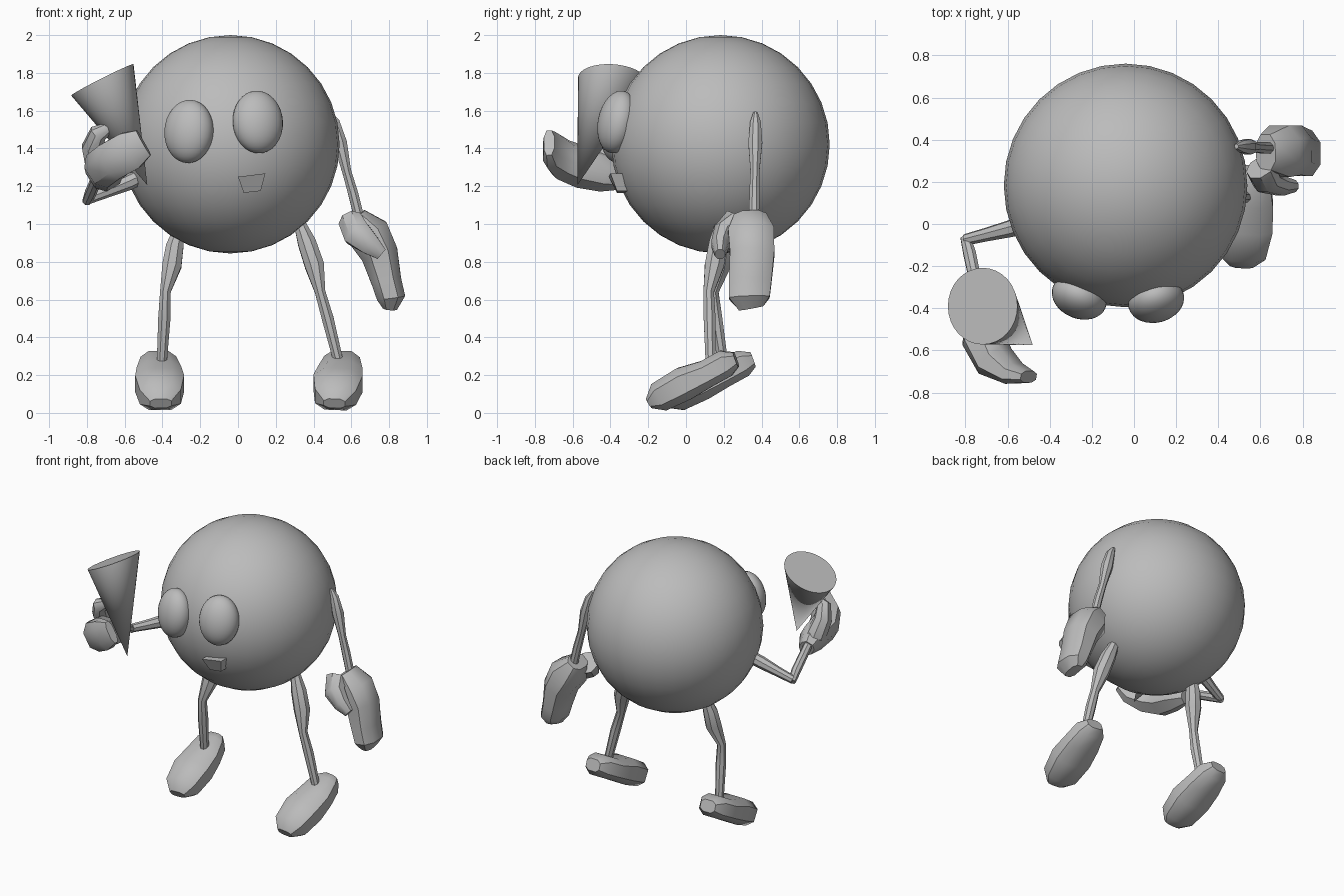
import bpy, bmesh, math
from mathutils import Vector, Matrix

if "Cube" in bpy.data.objects:
    bpy.data.objects.remove(bpy.data.objects["Cube"])

GREY = (0.5, 0.5, 0.5, 1)
grey = bpy.data.materials.new("plain grey")
grey.use_nodes = True
grey.diffuse_color = GREY
grey.node_tree.nodes["Principled BSDF"].inputs["Base Color"].default_value = GREY


def finish(name, bm, angle=40):
    """Turn a bmesh into a shaded object."""
    bmesh.ops.recalc_face_normals(bm, faces=bm.faces)
    mesh = bpy.data.meshes.new(name)
    bm.to_mesh(mesh)
    bm.free()
    mesh.materials.append(grey)
    obj = bpy.data.objects.new(name, mesh)
    bpy.context.collection.objects.link(obj)
    bpy.ops.object.select_all(action='DESELECT')
    obj.select_set(True)
    bpy.context.view_layer.objects.active = obj
    bpy.ops.object.shade_smooth_by_angle(angle=math.radians(angle))
    return obj


def ball(name, matrix, segments=32, rings=16):
    bm = bmesh.new()
    bmesh.ops.create_uvsphere(bm, u_segments=segments, v_segments=rings, radius=1, matrix=matrix)
    return finish(name, bm)


def loft(name, stations, side=(1, 0, 0), sides=8, power=1.0, angle=40):
    """Join rings of (centre, half width along side, half depth) along a path."""
    bm = bmesh.new()
    pts = [Vector(s[0]) for s in stations]
    rings = []
    for i, (_, a, b) in enumerate(stations):
        t = (pts[min(i + 1, len(pts) - 1)] - pts[max(i - 1, 0)]).normalized()
        u = Vector(side)
        u = (u - t * u.dot(t)).normalized()
        v = t.cross(u)
        ring = []
        for k in range(sides):
            ang = 2 * math.pi * (k + 0.5) / sides
            c, s = math.cos(ang), math.sin(ang)
            ring.append(bm.verts.new(pts[i]
                        + u * math.copysign(abs(c) ** power, c) * a
                        + v * math.copysign(abs(s) ** power, s) * b))
        rings.append(ring)
    for r, q in zip(rings, rings[1:]):
        for k in range(sides):
            n = (k + 1) % sides
            bm.faces.new((r[k], r[n], q[n], q[k]))
    bm.faces.new(rings[0])
    bm.faces.new(rings[-1])
    return finish(name, bm, angle)


def limb(name, path):
    return loft(name, [(p, r, r) for p, r in path])


# Body
CENTRE, RADIUS = Vector((-0.04, 0.183, 1.422)), 0.578
ball("body", Matrix.Translation(CENTRE) @ Matrix.Scale(RADIUS, 4))

# Eyes: ovals lying on the surface of the body
for name, x, z in (("right_eye", -0.26, 1.49), ("left_eye", 0.105, 1.54)):
    dx, dz = x - CENTRE.x, z - CENTRE.z
    n = Vector((dx, -math.sqrt(RADIUS ** 2 - dx * dx - dz * dz), dz)).normalized()
    rot = n.to_track_quat('-Y', 'Z').to_matrix().to_4x4()
    size = Matrix.Diagonal((0.135, 0.1, 0.168, 1))
    ball(name, Matrix.Translation(CENTRE + n * RADIUS) @ rot @ size)

# Mouth: small tapered block
bm = bmesh.new()
front = [(0.0, -0.41, 1.25), (0.145, -0.4, 1.268), (0.12, -0.365, 1.175), (0.03, -0.365, 1.165)]
fv = [bm.verts.new(p) for p in front]
bv = [bm.verts.new(Vector(p) + Vector((0, 0.08, 0))) for p in front]
bm.faces.new(fv)
bm.faces.new(bv)
for k in range(4):
    n = (k + 1) % 4
    bm.faces.new((fv[k], fv[n], bv[n], bv[k]))
finish("mouth", bm, 20)

# Cone held in the right hand
bm = bmesh.new()
tip = bm.verts.new((-0.48, -0.575, 1.205))
rim = []
for k in range(32):
    a = 2 * math.pi * k / 32
    rim.append(bm.verts.new(Vector((-0.718, -0.39, 1.763))
               + math.cos(a) * Vector((0.165, 0, 0.083))
               + math.sin(a) * Vector((0, 0.182, -0.01))))
for k in range(32):
    bm.faces.new((tip, rim[k], rim[(k + 1) % 32]))
bm.faces.new(rim)
finish("cone", bm)

# Arms
limb("left_arm", [((0.485, 0.368, 1.59), 0.012), ((0.51, 0.368, 1.54), 0.03),
                  ((0.54, 0.367, 1.43), 0.04), ((0.575, 0.365, 1.28), 0.026),
                  ((0.61, 0.362, 1.16), 0.029), ((0.65, 0.36, 1.0), 0.029)])
limb("right_upper_arm", [((-0.45, 0.02, 1.28), 0.04), ((-0.58, -0.02, 1.22), 0.042),
                         ((-0.7, -0.05, 1.17), 0.033), ((-0.8, -0.075, 1.13), 0.028)])
limb("right_forearm", [((-0.8, -0.065, 1.12), 0.025), ((-0.78, -0.14, 1.165), 0.032),
                       ((-0.74, -0.33, 1.26), 0.03)])

# Left hand: mitten with a thumb
loft("left_hand", [((0.625, 0.34, 1.04), 0.09, 0.06), ((0.69, 0.345, 0.95), 0.13, 0.12),
                   ((0.75, 0.35, 0.84), 0.125, 0.105), ((0.785, 0.34, 0.7), 0.12, 0.085),
                   ((0.81, 0.335, 0.61), 0.115, 0.08), ((0.805, 0.345, 0.555), 0.07, 0.04)],
     side=(0, 1, 0), power=0.8)
loft("left_thumb", [((0.6, 0.27, 1.01), 0.08, 0.07), ((0.63, 0.2, 0.95), 0.06, 0.08),
                    ((0.7, 0.18, 0.89), 0.05, 0.06), ((0.76, 0.18, 0.84), 0.03, 0.035)],
     side=(0, 1, 0))

# Right hand: palm, curled fingers and thumb
loft("right_hand", [((-0.73, -0.33, 1.24), 0.06, 0.05), ((-0.71, -0.43, 1.27), 0.1, 0.09),
                    ((-0.71, -0.55, 1.3), 0.11, 0.1), ((-0.66, -0.65, 1.34), 0.11, 0.09),
                    ((-0.57, -0.71, 1.39), 0.11, 0.055), ((-0.5, -0.725, 1.43), 0.08, 0.03)],
     side=(-0.5, 0, 0.85), power=0.8)
loft("right_thumb", [((-0.74, -0.42, 1.3), 0.07, 0.07), ((-0.77, -0.46, 1.41), 0.06, 0.065),
                     ((-0.74, -0.51, 1.48), 0.05, 0.05), ((-0.68, -0.52, 1.51), 0.03, 0.025)])

# Legs
limb("left_leg", [((0.32, 0.19, 1.02), 0.03), ((0.365, 0.17, 0.9), 0.052),
                  ((0.405, 0.15, 0.78), 0.055), ((0.435, 0.12, 0.64), 0.03),
                  ((0.475, 0.125, 0.5), 0.034), ((0.54, 0.13, 0.24), 0.027)])
limb("right_leg", [((-0.31, 0.22, 0.98), 0.03), ((-0.335, 0.2, 0.88), 0.05),
                   ((-0.35, 0.185, 0.78), 0.055), ((-0.385, 0.145, 0.64), 0.03),
                   ((-0.39, 0.16, 0.5), 0.035), ((-0.405, 0.2, 0.24), 0.028)])

# Feet: sloping shoes, given as y, bottom, top and half width
SHOE = [(-0.195, 0.02, 0.08, 0.06), (-0.14, 0.0, 0.17, 0.115), (-0.01, 0.06, 0.25, 0.137),
        (0.11, 0.13, 0.285, 0.125), (0.21, 0.185, 0.34, 0.1), (0.265, 0.24, 0.325, 0.06)]
for name, x, dy, lean in (("left_foot", 0.53, 0, 0.1), ("right_foot", -0.415, 0.09, -0.03)):
    loft(name, [((x + lean * y, y + dy, (lo + hi) / 2), w, (hi - lo) / 2)
                for y, lo, hi, w in SHOE], power=0.7)
